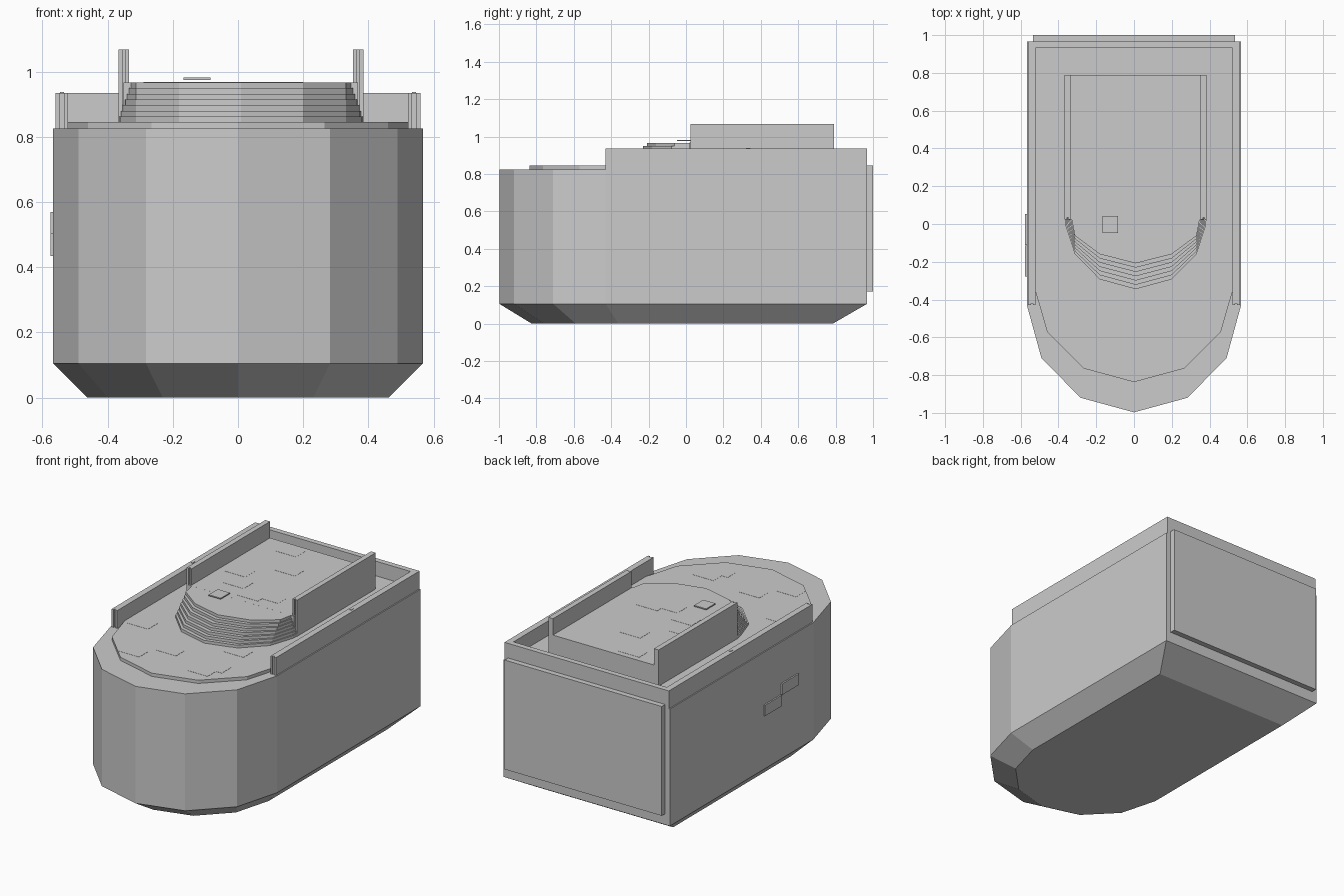
import bpy, bmesh

if "Cube" in bpy.data.objects:
    bpy.data.objects.remove(bpy.data.objects["Cube"])


def make_object(name, bm):
    bmesh.ops.recalc_face_normals(bm, faces=bm.faces)
    mesh = bpy.data.meshes.new(name)
    bm.to_mesh(mesh)
    bm.free()
    ob = bpy.data.objects.new(name, mesh)
    bpy.context.collection.objects.link(ob)
    return ob


def loft(name, rings):
    """Close a solid through matching rings of 3D points."""
    bm = bmesh.new()
    loops = [[bm.verts.new(p) for p in ring] for ring in rings]
    n = len(loops[0])
    for a, b in zip(loops, loops[1:]):
        for i in range(n):
            j = (i + 1) % n
            bm.faces.new((a[i], a[j], b[j], b[i]))
    bm.faces.new(loops[0][::-1])
    bm.faces.new(loops[-1])
    return make_object(name, bm)


def box(name, x0, x1, y0, y1, z0, z1):
    base = [(x0, y0), (x1, y0), (x1, y1), (x0, y1)]
    return loft(name, [[(x, y, z) for x, y in base] for z in (z0, z1)])


def mirrored(half, cx=0.0):
    """Half outline from back corner to the centre front point, mirrored."""
    left = [(-x, y) for x, y in half[-2::-1]]
    return [(x + cx, y) for x, y in half + left]


def prism(name, outline, z0, z1):
    return loft(name, [[(x, y, z) for x, y in outline] for z in (z0, z1)])


# Hull with rounded bow and chamfered bottom
hull = mirrored([(0.567, 0.967), (0.567, -0.43), (0.49, -0.71), (0.283, -0.92), (0, -0.997)])
foot = [(x * 0.815, (y + 0.015) * 0.82 - 0.02) for x, y in hull]
loft("hull", [[(x, y, 0) for x, y in foot],
              [(x, y, 0.105) for x, y in hull],
              [(x, y, 0.825) for x, y in hull]])

# Raised deck inlay
deck = mirrored([(0.525, 0.935), (0.525, -0.345), (0.46, -0.57), (0.265, -0.765), (0, -0.837)])
prism("deck", deck, 0.82, 0.845)

# Back panel and back wall
box("back_panel", -0.535, 0.535, 0.96, 1.0, 0.172, 0.845)
box("back_wall", -0.56, 0.56, 0.933, 0.967, 0.82, 0.935)

# Outer rails: two sheets with a thin core, plus a small peg
for side, s in (("left", -1), ("right", 1)):
    for part, a, b, y0 in (("inner", 0.522, 0.534, -0.43), ("core", 0.534, 0.546, -0.42),
                           ("outer", 0.546, 0.56, -0.43)):
        x0, x1 = sorted((s * a, s * b))
        box(f"rail_{part}_{side}", x0, x1, y0, 0.96, 0.82, 0.935)
    box(f"rail_peg_{side}", s * 0.54 - 0.006, s * 0.54 + 0.006, 0.322, 0.345, 0.93, 0.938)

# Upper platform and its stepped front
CX = 0.009
box("platform", CX - 0.36, CX + 0.36, 0.02, 0.79, 0.84, 0.967)
STEPS = 7
for i in range(STEPS):
    t = i / (STEPS - 1)
    w = 0.375 - 0.035 * t
    half = [(w, 0.03), (w - 0.004, -0.01 + 0.02 * t), (0.322, -0.16 + 0.098 * t),
            (0.19, -0.293 + 0.133 * t), (0, -0.345 + 0.137 * t)]
    z = 0.845 + i * 0.0174
    prism(f"step_{i + 1}", mirrored(half, CX), z - 0.004, z + 0.0174)

# Platform side walls, built as double sheets
for side, s in (("left", -1), ("right", 1)):
    for part, a, b, y0 in (("inner", 0.344, 0.355, 0.025), ("core", 0.355, 0.364, 0.035),
                           ("outer", 0.364, 0.376, 0.025)):
        x0, x1 = sorted((CX + s * a, CX + s * b))
        box(f"platform_wall_{part}_{side}", x0, x1, y0, 0.79, 0.84, 1.068)

# Loose floor tile hovering over the top step
box("loose_tile", -0.167, -0.085, -0.047, 0.042, 0.975, 0.982)

# Nearly flush paving slabs on platform and deck
upper = [(-0.14, 0.71), (0, 0.5), (-0.22, 0.33), (-0.14, 0.2), (0.02, 0.11), (0.13, 0.15)]
lower = [(-0.42, -0.33), (-0.09, -0.53), (-0.25, -0.66), (0.21, -0.65), (0.25, -0.57), (0.23, -0.33)]
for level, z, spots in (("upper", 0.967, upper), ("lower", 0.845, lower)):
    for i, (x, y) in enumerate(spots):
        box(f"slab_{level}_{i + 1}", x - 0.07, x + 0.07, y - 0.045, y + 0.045, z - 0.01, z + 0.001)

# Two bricks standing proud of the left side
box("brick_lower", -0.576, -0.56, -0.11, 0.052, 0.435, 0.502)
box("brick_upper", -0.576, -0.56, -0.277, -0.115, 0.502, 0.57)
